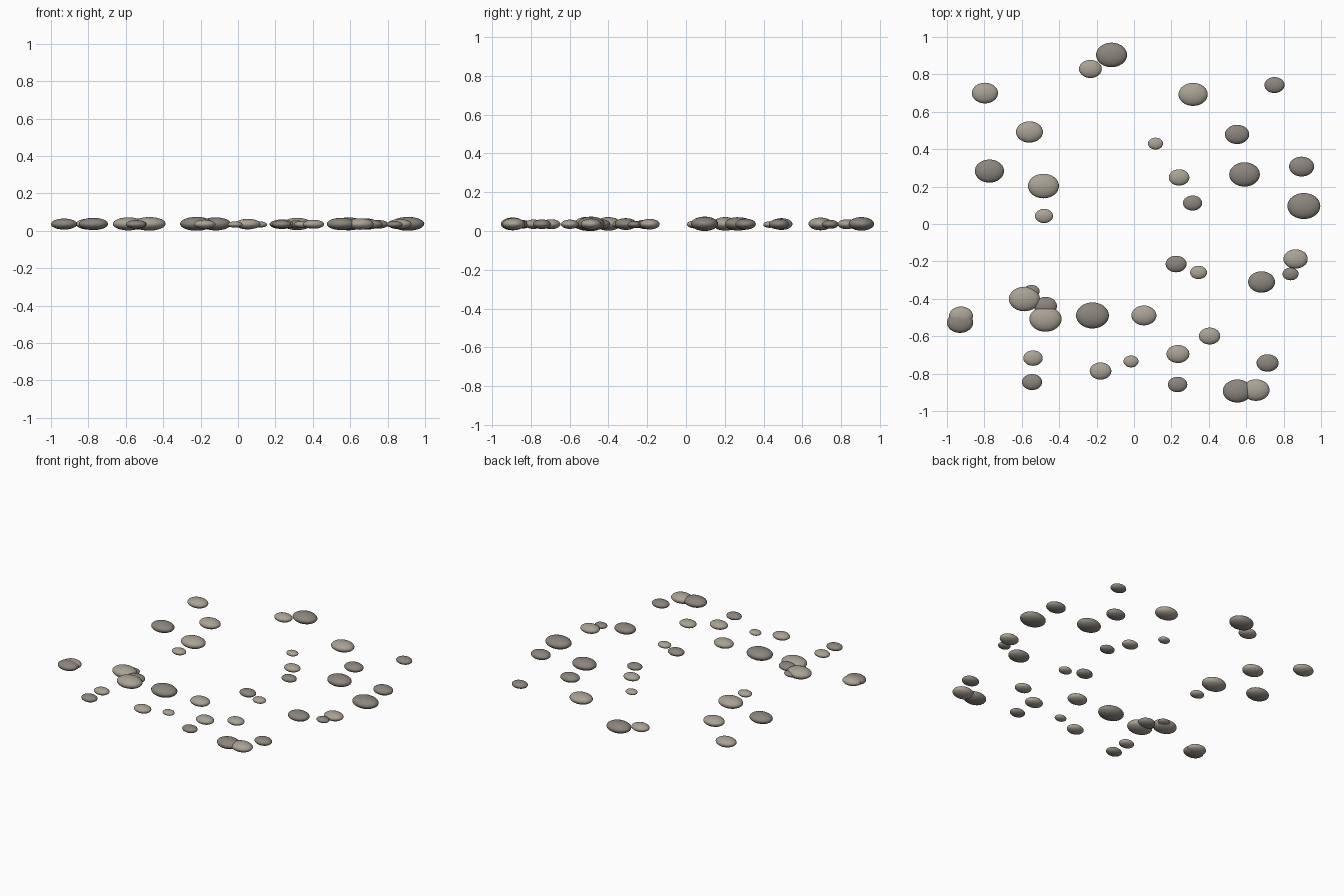
import bpy

# Scattered flat pebbles: x, y, half width
LIGHT = [
    (-.233, .829, .061), (-.797, .70, .07), (.316, .693, .078), (-.559, .492, .072),
    (.115, .43, .04), (-.484, .203, .083), (-.481, .043, .048), (.241, .249, .055),
    (.345, -.259, .045), (.864, -.187, .065), (-.586, -.401, .083), (-.473, -.508, .086),
    (-.925, -.492, .064), (.053, -.489, .067), (.404, -.599, .057), (-.54, -.717, .052),
    (-.179, -.786, .058), (-.016, -.735, .04), (.235, -.695, .061), (.652, -.888, .073)]
DARK = [
    (-.12, .904, .083), (.751, .743, .054), (.551, .479, .065), (-.773, .283, .078),
    (.313, .112, .051), (.591, .265, .082), (.896, .307, .067), (.908, .096, .088),
    (.225, -.214, .056), (.837, -.267, .043), (.682, -.31, .072), (-.548, -.36, .043),
    (-.473, -.438, .061), (-.93, -.527, .07), (-.222, -.489, .088), (-.545, -.845, .054),
    (.233, -.858, .052), (.714, -.743, .059), (.553, -.893, .078)]


def material(name, color):
    mat = bpy.data.materials.new(name)
    mat.diffuse_color = color
    return mat


def pebble_mesh(name, mat):
    # Shared flattened stone shape of unit half width
    bpy.ops.mesh.primitive_uv_sphere_add(segments=32, ring_count=16, radius=1)
    ob = bpy.context.object
    bpy.ops.object.shade_smooth()
    me = ob.data
    me.name = name
    for v in me.vertices:
        v.co.y *= .79
        v.co.z *= .42
    me.materials.append(mat)
    bpy.data.objects.remove(ob)
    return me


def scatter(name, me, stones):
    for i, (x, y, r) in enumerate(stones):
        ob = bpy.data.objects.new(f"{name}_{i + 1}", me)
        ob.location = (x, y, .03 + .08 * r)
        ob.scale = (r, r, r)
        bpy.context.collection.objects.link(ob)


scatter("light_pebble", pebble_mesh("light_pebble", material("light_stone", (.40, .36, .30, 1))), LIGHT)
scatter("dark_pebble", pebble_mesh("dark_pebble", material("dark_stone", (.26, .235, .205, 1))), DARK)
